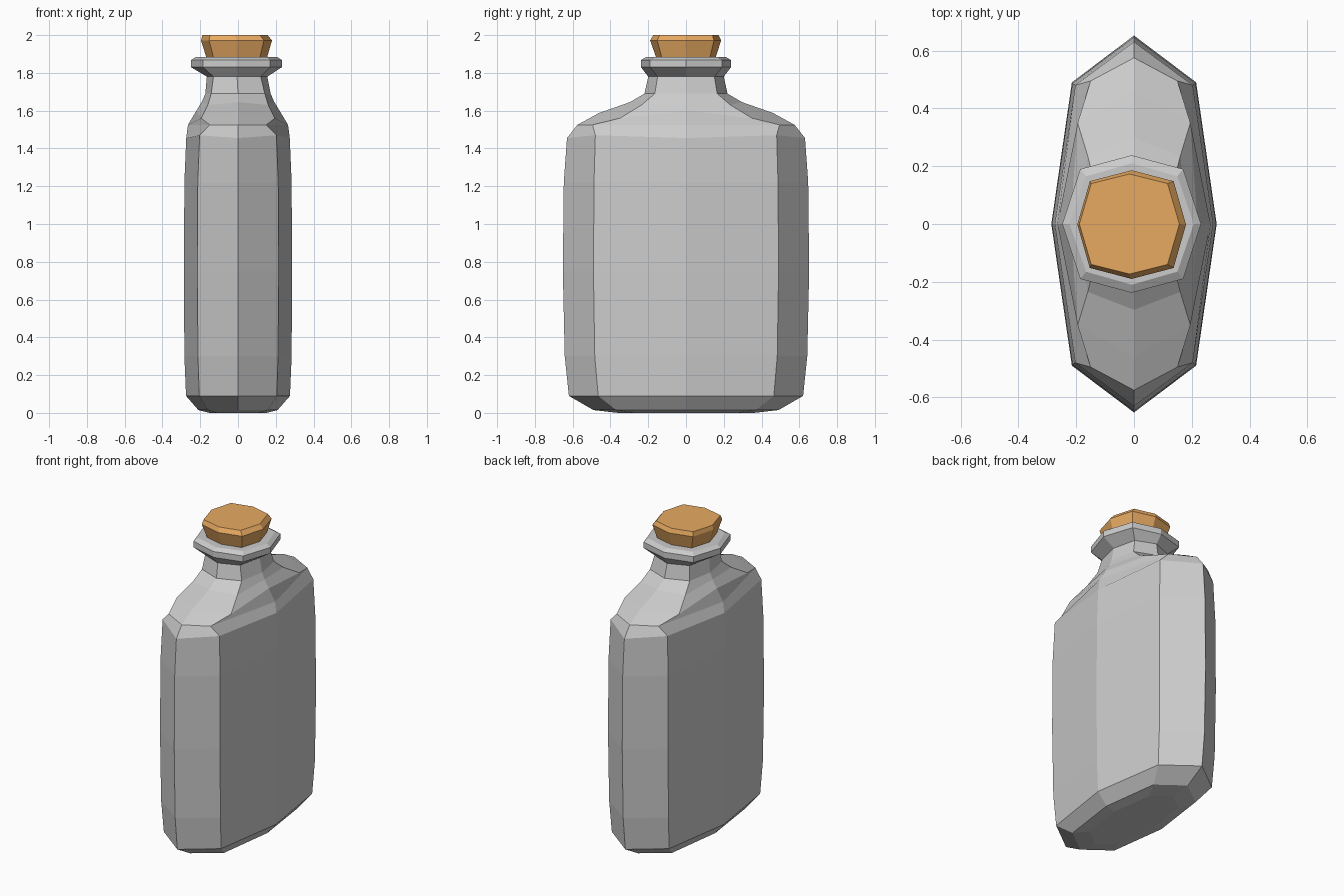
import bpy, bmesh


def octagon(bm, x, y, dx, dy, zx, zy, zd, ox=0.0, oy=0.0):
    """Eight-point ring: side point, end point and diagonal point, mirrored twice."""
    pts = [(x, 0, zx), (dx, dy, zd), (0, y, zy), (-dx, dy, zd),
           (-x, 0, zx), (-dx, -dy, zd), (0, -y, zy), (dx, -dy, zd)]
    return [bm.verts.new((px + ox, py + oy, pz)) for px, py, pz in pts]


def loft(name, rings, colour=None):
    """Skin a stack of octagon rings and close both ends."""
    bm = bmesh.new()
    loops = [octagon(bm, *r) for r in rings]
    for a, b in zip(loops, loops[1:]):
        for i in range(8):
            j = (i + 1) % 8
            bm.faces.new((a[i], a[j], b[j], b[i]))
    bm.faces.new(loops[0][::-1])
    bm.faces.new(loops[-1])
    bmesh.ops.recalc_face_normals(bm, faces=bm.faces)
    mesh = bpy.data.meshes.new(name)
    bm.to_mesh(mesh)
    bm.free()
    obj = bpy.data.objects.new(name, mesh)
    bpy.context.collection.objects.link(obj)
    if colour:
        mat = bpy.data.materials.new(name)
        mat.diffuse_color = colour
        mesh.materials.append(mat)
    return obj


def level(x, y, dx, dy, z, ox=0.0, oy=0.0):
    return (x, y, dx, dy, z, z, z, ox, oy)


# Flask: base, flat body, shoulder, neck and lip
loft("bottle", [
    level(0.15, 0.36, 0.11, 0.27, 0.0),
    level(0.21, 0.49, 0.16, 0.37, 0.015),
    level(0.275, 0.62, 0.205, 0.465, 0.09),
    level(0.284, 0.642, 0.212, 0.483, 0.30),
    level(0.286, 0.652, 0.215, 0.49, 0.75),
    level(0.284, 0.647, 0.213, 0.487, 1.22),
    (0.274, 0.63, 0.203, 0.48, 1.455, 1.455, 1.47),
    (0.265, 0.575, 0.15, 0.495, 1.525, 1.525, 1.525),
    (0.22, 0.46, 0.195, 0.35, 1.60, 1.588, 1.56),
    (0.19, 0.297, 0.16, 0.235, 1.65, 1.645, 1.63),
    level(0.173, 0.22, 0.142, 0.165, 1.69),
    level(0.16, 0.20, 0.125, 0.15, 1.78, -0.005),
    level(0.24, 0.238, 0.178, 0.19, 1.83, -0.008),
    level(0.24, 0.238, 0.178, 0.19, 1.868, -0.008),
    level(0.215, 0.21, 0.158, 0.165, 1.885, -0.008),
])

# Tapered cork with a bevelled top
loft("cork", [
    level(0.145, 0.14, 0.11, 0.115, 1.83, -0.006),
    level(0.188, 0.188, 0.145, 0.15, 1.972, -0.008, -0.002),
    level(0.173, 0.173, 0.132, 0.14, 2.0, -0.016),
], (0.8, 0.4, 0.12, 1))
